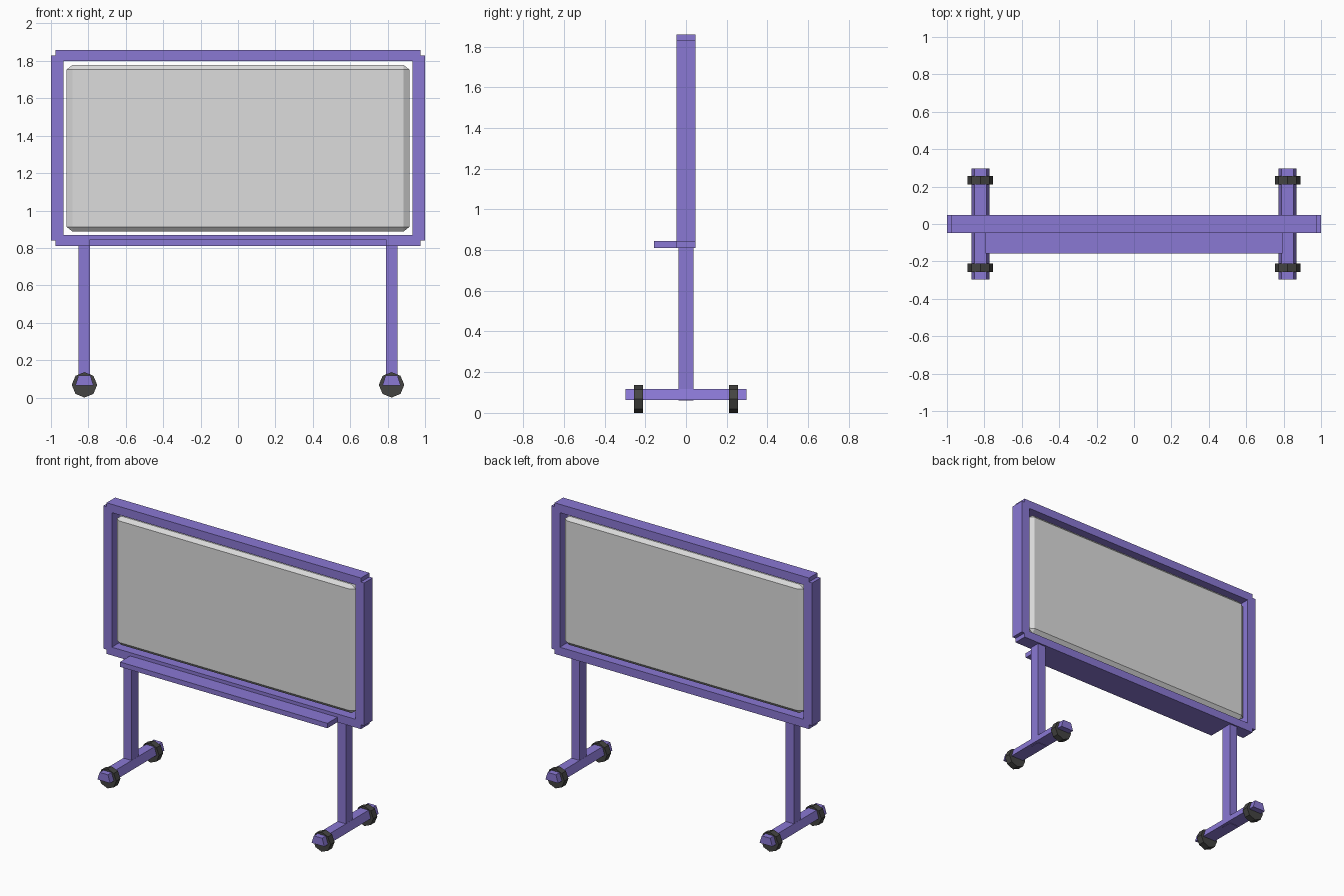
import bpy, bmesh, math
from mathutils import Matrix

if "Cube" in bpy.data.objects:
    bpy.data.objects.remove(bpy.data.objects["Cube"])


def material(name, rgb):
    m = bpy.data.materials.new(name)
    lin = [((c / 255 + 0.055) / 1.055) ** 2.4 for c in rgb]
    m.diffuse_color = (*lin, 1)
    m.use_nodes = True
    m.node_tree.nodes["Principled BSDF"].inputs["Base Color"].default_value = m.diffuse_color
    return m


PURPLE = material("purple paint", (138, 120, 212))
GREY = material("light grey board", (220, 220, 220))
DARK = material("dark rubber", (68, 68, 66))


def finish(name, bm, mat):
    bmesh.ops.recalc_face_normals(bm, faces=bm.faces)
    me = bpy.data.meshes.new(name)
    bm.to_mesh(me)
    bm.free()
    me.materials.append(mat)
    ob = bpy.data.objects.new(name, me)
    bpy.context.collection.objects.link(ob)
    return ob


def box(name, lo, hi, mat, bevel=None, top_scale=1):
    """Box between two corners; bevel gives the chamfer size per axis."""
    size = [b - a for a, b in zip(lo, hi)]
    mid = [(a + b) / 2 for a, b in zip(lo, hi)]
    bm = bmesh.new()
    bmesh.ops.create_cube(bm, size=1)
    for v in bm.verts:
        if v.co.z > 0:
            v.co.x *= top_scale
    unit = bevel or (1, 1, 1)
    bmesh.ops.scale(bm, vec=[s / u for s, u in zip(size, unit)], verts=bm.verts)
    if bevel:
        bmesh.ops.bevel(bm, geom=bm.edges[:], offset=1, segments=1,
                        affect='EDGES', profile=0.5)
        bmesh.ops.scale(bm, vec=unit, verts=bm.verts)
    bmesh.ops.translate(bm, vec=mid, verts=bm.verts)
    return finish(name, bm, mat)


def wheel(name, x, y):
    bm = bmesh.new()
    bmesh.ops.create_cone(bm, cap_ends=True, segments=8, radius1=0.068,
                          radius2=0.068, depth=0.045,
                          matrix=Matrix.Translation((x, y, 0.068))
                          @ Matrix.Rotation(math.pi / 2, 4, 'X'))
    return finish(name, bm, DARK)


# Board and frame rails
D = 0.047
box("board_panel", (-0.916, -0.04, 0.887), (0.916, 0.04, 1.779), GREY,
    bevel=(0.032, 0.022, 0.025))
box("frame_top", (-0.975, -D, 1.80), (0.975, D, 1.858), PURPLE)
box("frame_bottom", (-0.975, -D, 0.811), (0.975, D, 0.868), PURPLE)

# Pen tray
box("tray", (-0.795, -0.157, 0.811), (0.795, -0.04, 0.845), PURPLE)

# Both sides: frame post, leg, tapered foot, two wheels
for side, s in (("left", -1), ("right", 1)):
    cx = s * 0.967
    box(f"frame_{side}", (cx - 0.033, -D, 0.841), (cx + 0.033, D, 1.83), PURPLE)
    lx = s * 0.821
    box(f"leg_{side}", (lx - 0.031, -0.037, 0.061), (lx + 0.031, 0.037, 0.83), PURPLE)
    box(f"foot_{side}", (lx - 0.049, -0.297, 0.064), (lx + 0.049, 0.297, 0.118),
        PURPLE, top_scale=0.65)
    for end, y in (("front", -0.234), ("back", 0.234)):
        wheel(f"wheel_{side}_{end}", lx, y)
